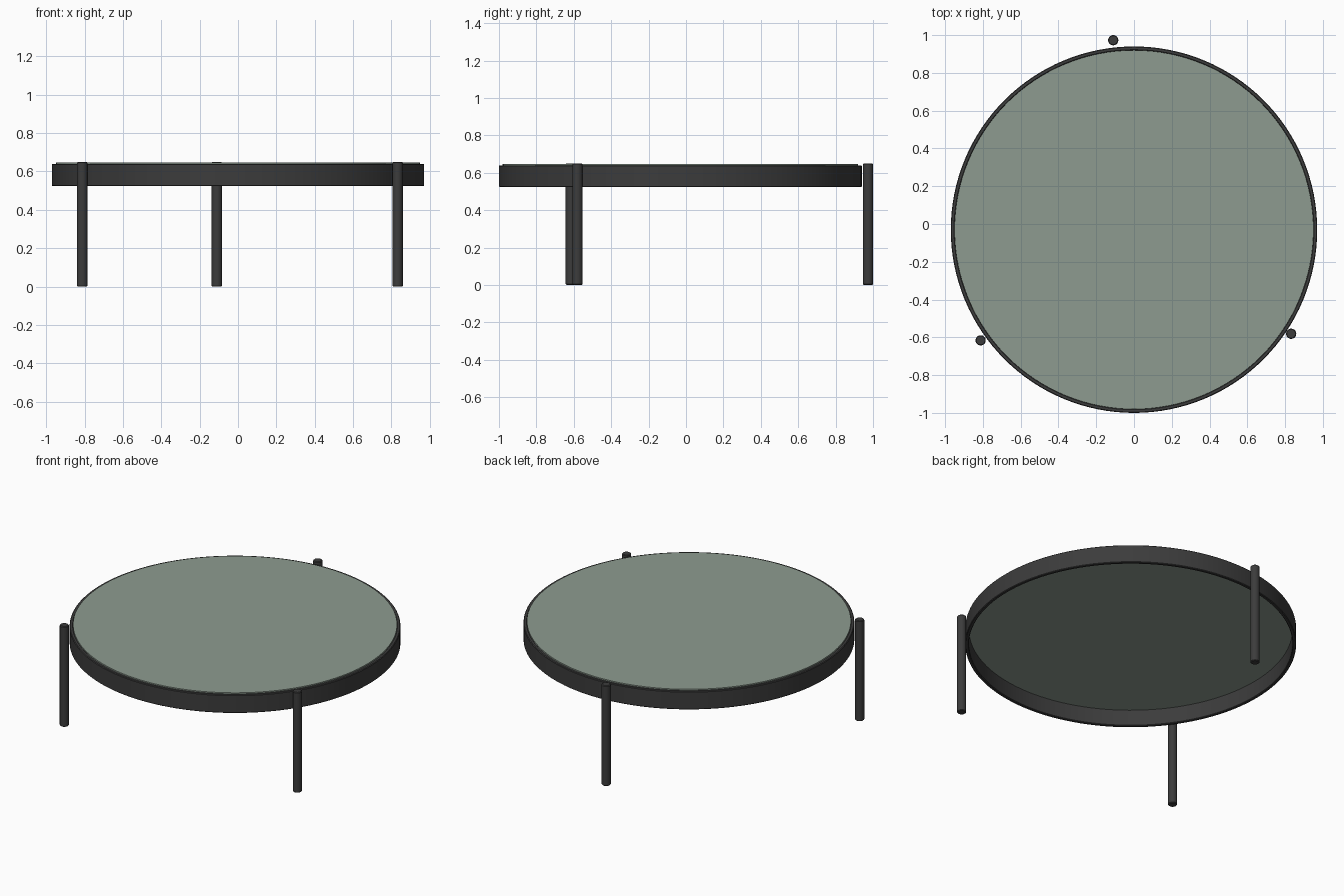
import bpy
import bmesh
import math

cube = bpy.data.objects.get("Cube")
if cube:
    bpy.data.objects.remove(cube, do_unlink=True)


def make_material(name, color):
    mat = bpy.data.materials.new(name)
    mat.use_nodes = True
    rgba = (*color, 1.0)
    mat.diffuse_color = rgba
    mat.node_tree.nodes["Principled BSDF"].inputs["Base Color"].default_value = rgba
    return mat


def lathe(name, profile, center, segments, mat, closed=False):
    """Spin an (r, z) profile around the vertical axis through center."""
    bm = bmesh.new()
    verts = [bm.verts.new((r, 0, z)) for r, z in profile]
    pairs = list(zip(verts, verts[1:] + verts[:1])) if closed else list(zip(verts, verts[1:]))
    edges = [bm.edges.new(p) for p in pairs]
    bmesh.ops.spin(bm, geom=verts + edges, cent=(0, 0, 0), axis=(0, 0, 1),
                   angle=math.tau, steps=segments, use_duplicate=False)
    bmesh.ops.remove_doubles(bm, verts=bm.verts, dist=0.0001)
    bmesh.ops.recalc_face_normals(bm, faces=bm.faces)
    mesh = bpy.data.meshes.new(name)
    bm.to_mesh(mesh)
    bm.free()
    mesh.materials.append(mat)
    obj = bpy.data.objects.new(name, mesh)
    obj.location = (*center, 0)
    bpy.context.collection.objects.link(obj)
    bpy.ops.object.select_all(action="DESELECT")
    obj.select_set(True)
    bpy.context.view_layer.objects.active = obj
    bpy.ops.object.shade_smooth_by_angle(angle=math.radians(35))
    return obj


metal = make_material("dark metal", (0.045, 0.045, 0.045))
green = make_material("sage green", (0.27, 0.33, 0.28))

TOP_CENTER = (0, -0.03)
RIM_R, RIM_IN = 0.97, 0.949
RIM_LOW, RIM_HIGH = 0.523, 0.64
BEVEL = 0.004

# Hollow rim band with softened edges
rim = [(RIM_IN, RIM_LOW + BEVEL), (RIM_IN + BEVEL, RIM_LOW),
       (RIM_R - BEVEL, RIM_LOW), (RIM_R, RIM_LOW + BEVEL),
       (RIM_R, RIM_HIGH - BEVEL), (RIM_R - BEVEL, RIM_HIGH),
       (RIM_IN + BEVEL, RIM_HIGH), (RIM_IN, RIM_HIGH - BEVEL)]
lathe("rim", rim, TOP_CENTER, 128, metal, closed=True)

# Thin round panel set into the rim
panel = [(0, 0.628), (0.95, 0.628), (0.95, 0.646), (0, 0.646)]
lathe("table_top", panel, TOP_CENTER, 128, green)

# Three round legs standing against the outside of the rim
LEG_R, LEG_H = 0.027, 0.65
leg = [(0, 0), (LEG_R - BEVEL, 0), (LEG_R, BEVEL),
       (LEG_R, LEG_H - BEVEL), (LEG_R - BEVEL, LEG_H), (0, LEG_H)]
for name, spot in {"back_leg": (-0.11, 0.973),
                   "front_left_leg": (0.832, -0.581),
                   "front_right_leg": (-0.812, -0.616)}.items():
    lathe(name, leg, spot, 32, metal)
